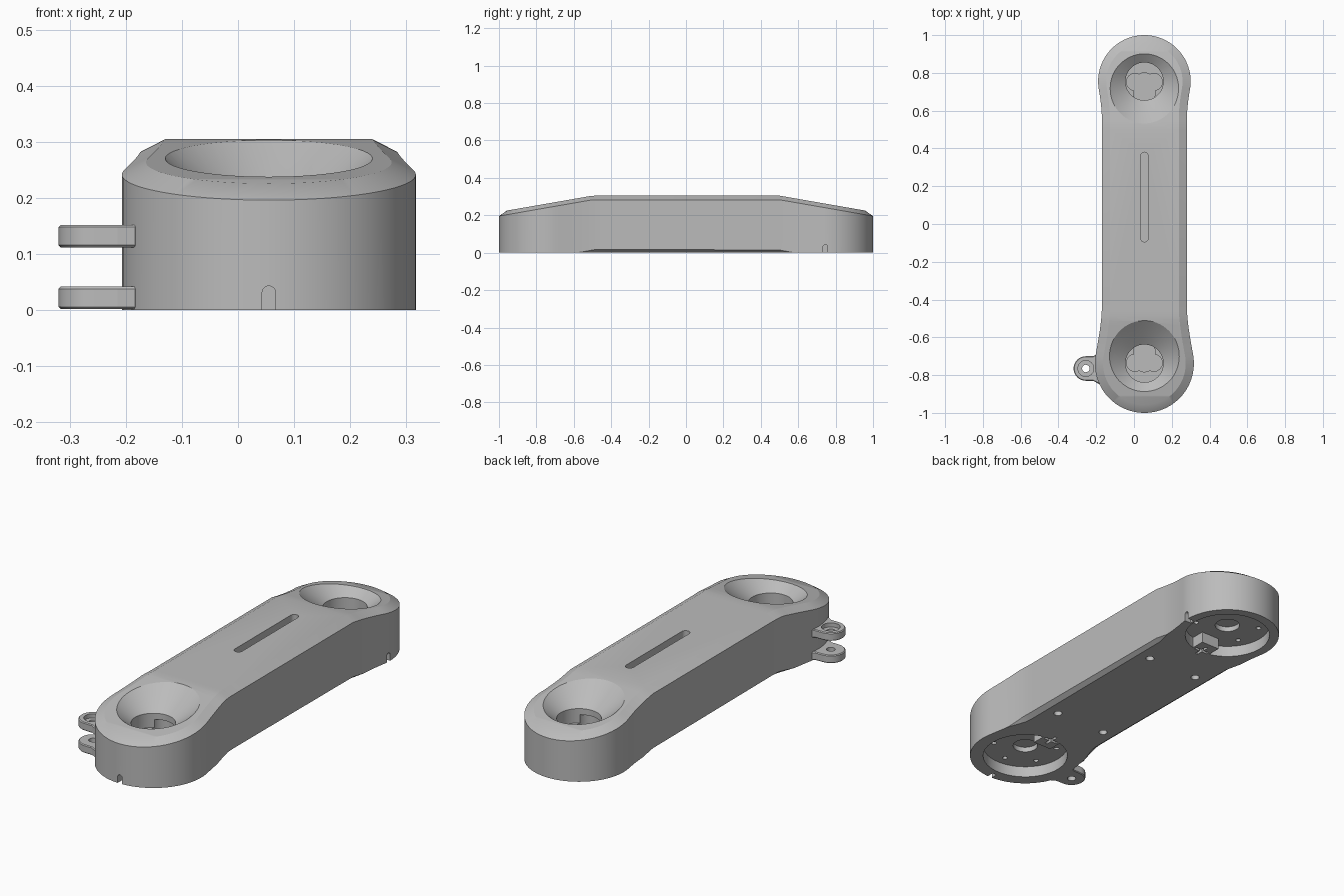
import bpy, bmesh, math
from mathutils import Matrix, Vector

if "Cube" in bpy.data.objects:
    bpy.data.objects.remove(bpy.data.objects["Cube"])

CX = 0.055                       # long axis of the arm
FRONT, BACK = -0.738, 0.755      # joint centres
R_FRONT, R_BACK = 0.262, 0.245
HALF = 0.225                     # half width of the straight part

grey = bpy.data.materials.new("plain_grey")
grey.use_nodes = True
grey.diffuse_color = (0.5, 0.5, 0.5, 1)
grey.node_tree.nodes["Principled BSDF"].inputs["Base Color"].default_value = (0.5, 0.5, 0.5, 1)


def make(name, bm):
    bmesh.ops.recalc_face_normals(bm, faces=bm.faces)
    mesh = bpy.data.meshes.new(name)
    bm.to_mesh(mesh)
    bm.free()
    mesh.materials.append(grey)
    ob = bpy.data.objects.new(name, mesh)
    bpy.context.scene.collection.objects.link(ob)
    return ob


def prism(name, pts, z0, z1):
    bm = bmesh.new()
    face = bm.faces.new([bm.verts.new((x, y, z0)) for x, y in pts])
    top = bmesh.ops.extrude_face_region(bm, geom=[face])["geom"]
    bmesh.ops.translate(bm, vec=(0, 0, z1 - z0),
                        verts=[v for v in top if isinstance(v, bmesh.types.BMVert)])
    return make(name, bm)


def box(name, x, y, w, d, z0, z1):
    return prism(name, [(x - w / 2, y - d / 2), (x + w / 2, y - d / 2),
                        (x + w / 2, y + d / 2), (x - w / 2, y + d / 2)], z0, z1)


def lathe(name, x, y, profile, n=48):
    """Closed solid of revolution from (radius, z) pairs."""
    bm = bmesh.new()
    rings = [[bm.verts.new((x + r * math.cos(math.tau * i / n),
                            y + r * math.sin(math.tau * i / n), z))
              for i in range(n)] for r, z in profile]
    for a, b in zip(rings, rings[1:]):
        for i in range(n):
            j = (i + 1) % n
            bm.faces.new((a[i], a[j], b[j], b[i]))
    bm.faces.new(rings[0])
    bm.faces.new(rings[-1])
    return make(name, bm)


def slot(name, x, y0, y1, r, z0, z1, n=12):
    """Rounded slot running along y."""
    arc = [math.pi * i / n for i in range(n + 1)]
    pts = [(x + r * math.cos(a), y1 - r + r * math.sin(a)) for a in arc]
    pts += [(x - r * math.cos(a), y0 + r - r * math.sin(a)) for a in arc]
    return prism(name, pts, z0, z1)


def combine(ob, tools, operation="DIFFERENCE"):
    for t in tools:
        m = ob.modifiers.new("cut", "BOOLEAN")
        m.object, m.operation, m.solver = t, operation, "EXACT"
    bpy.context.view_layer.update()
    mesh = bpy.data.meshes.new_from_object(
        ob.evaluated_get(bpy.context.evaluated_depsgraph_get()))
    ob.modifiers.clear()
    ob.data = mesh
    for t in tools:
        bpy.data.objects.remove(t)


# Arm outline: one half from front tip to back tip
def end_arc(cy, r, sign, n=28):
    angles = [math.radians(-90 + 100 * i / n) for i in range(n + 1)]
    return [(r * math.cos(a), cy - sign * r * math.sin(a)) for a in angles]


def neck(start, y_end, n=10):
    w0, y0 = start
    span, pts = abs(y_end - y0), []
    for i in range(1, n + 1):
        t = i / n
        slope = -math.tan(math.radians(10)) * span
        w = ((2*t**3 - 3*t**2 + 1) * w0 + (t**3 - 2*t**2 + t) * slope
             + (3*t**2 - 2*t**3) * HALF)
        pts.append((w, y0 + (y_end - y0) * t))
    return pts


front = end_arc(FRONT, R_FRONT, -1)
front += neck(front[-1], -0.43)
back = end_arc(BACK, R_BACK, 1)
back += neck(back[-1], 0.55)
half = front + [(HALF, -0.38), (HALF, 0.5)] + back[::-1]


def inset(i, d):
    if i in (0, len(half) - 1):
        return 0.0, half[i][1] + (d if i == 0 else -d)
    t = Vector(half[i + 1]) - Vector(half[i - 1])
    t.normalize()
    return max(half[i][0] - t.y * d, 0.0), half[i][1] + t.x * d


def height(y):
    return 0.305 - 0.174 * max(0.0, abs(y) - 0.5)


# Arm body: bottom chamfer, wall, top chamfer, sloping top
bm = bmesh.new()
sections = []
for i, (w, y) in enumerate(half):
    low = 0.018 * min(1.0, max(0.0, (0.58 - abs(y)) / 0.1))
    bw, by = inset(i, low * 1.3)
    tw, ty = inset(i, 0.043)
    side = [(bw, by, 0), (w, y, low), (w, y, height(y) - 0.022), (tw, ty, height(ty))]
    ring = [(CX + x, yy, z) for x, yy, z in side] + [(CX - x, yy, z) for x, yy, z in side[::-1]]
    sections.append([bm.verts.new(c) for c in ring])
for a, b in zip(sections, sections[1:]):
    for k in range(8):
        j = (k + 1) % 8
        bm.faces.new((a[k], a[j], b[j], b[k]))
for s in (sections[0], sections[-1]):
    bm.faces.new(s)
bmesh.ops.remove_doubles(bm, verts=bm.verts, dist=1e-5)
bmesh.ops.dissolve_degenerate(bm, edges=bm.edges, dist=1e-5)
body = make("arm_body", bm)

# Joints: funnel and keyed socket above, round recess below
cutters, tabs, late = [], [], []
for cy, s in ((FRONT, 1), (BACK, -1)):
    cutters.append(lathe("funnel", CX, cy, [(0.1, 0.13), (0.1, 0.2), (0.165, 0.25),
                                            (0.235, 0.31), (0.25, 0.33)], 64))
    ends = sorted((cy - s * 0.045, cy + s * 0.13))
    cutters.append(slot("key_stem", CX, *ends, 0.055, 0.09, 0.17))
    for dx in (-0.05, 0.05):
        cutters.append(lathe("key_lobe", CX + dx, cy + s * 0.003,
                             [(0.045, 0.09), (0.045, 0.17)], 32))
    cutters.append(lathe("recess", CX, cy, [(0.2, -0.02), (0.2, 0.055)], 64))
    cutters.append(lathe("hub_hole", CX, cy, [(0.058, 0.04), (0.058, 0.08)], 32))
    for k in range(6):
        a = math.tau * (k + 0.5) / 6
        cutters.append(lathe("bolt_hole", CX + 0.15 * math.cos(a), cy + 0.15 * math.sin(a),
                             [(0.012, 0.04), (0.012, 0.075)], 12))
    tabs.append(box("tab", CX, cy + s * 0.17, 0.1, 0.09, 0, 0.07))
    for w, d in ((0.075, 0.014), (0.014, 0.075)):
        late.append(box("cross", CX, cy + s * 0.19, w, d, -0.02, 0.02))

# Top slot and underside screw holes
cutters.append(slot("top_slot", CX, -0.095, 0.38, 0.02, 0.265, 0.33))
for dx in (-0.14, 0.14):
    for y in (-0.33, 0.35):
        cutters.append(lathe("screw_hole", CX + dx, y, [(0.02, -0.02), (0.02, 0.04)], 20))

# Small arched cable notches at the base of the walls
for x, y, turn in ((CX, -1.0, 0), (CX + R_BACK, BACK - 0.01, math.pi / 2)):
    notch = slot("notch", 0, -0.03, 0.043, 0.012, -0.035, 0.035)
    notch.data.transform(Matrix.Translation((x, y, 0)) @ Matrix.Rotation(turn, 4, "Z")
                         @ Matrix.Rotation(math.pi / 2, 4, "X"))
    cutters.append(notch)

combine(body, cutters)
combine(body, tabs, "UNION")
combine(body, late)

# Side clevis: two drilled plates
LX, LY, LR = -0.255, -0.765, 0.065
arc = [math.radians(90 + 180 * i / 24) for i in range(25)]
outline = [(LX + LR * math.cos(a), LY + LR * math.sin(a)) for a in arc]
outline += [(-0.215, LY - 0.066), (-0.18, LY - 0.085), (-0.18, LY + 0.085), (-0.215, LY + 0.066)]
parts = [body]
for name, z, sink in (("lower_clevis_plate", 0.002, 0.02), ("upper_clevis_plate", 0.112, 0.042)):
    plate = prism(name, outline, z, z + 0.04)
    bevel = plate.modifiers.new("bevel", "BEVEL")
    bevel.width, bevel.segments = 0.004, 1
    combine(plate, [lathe("pin_hole", LX, LY, [(0.02, z - 0.02), (0.02, z + 0.02),
                                               (sink, z + 0.0201), (sink, z + 0.06)], 32)])
    parts.append(plate)

bpy.ops.object.select_all(action="DESELECT")
for p in parts:
    p.select_set(True)
bpy.context.view_layer.objects.active = body
bpy.ops.object.shade_smooth_by_angle(angle=math.radians(25))
